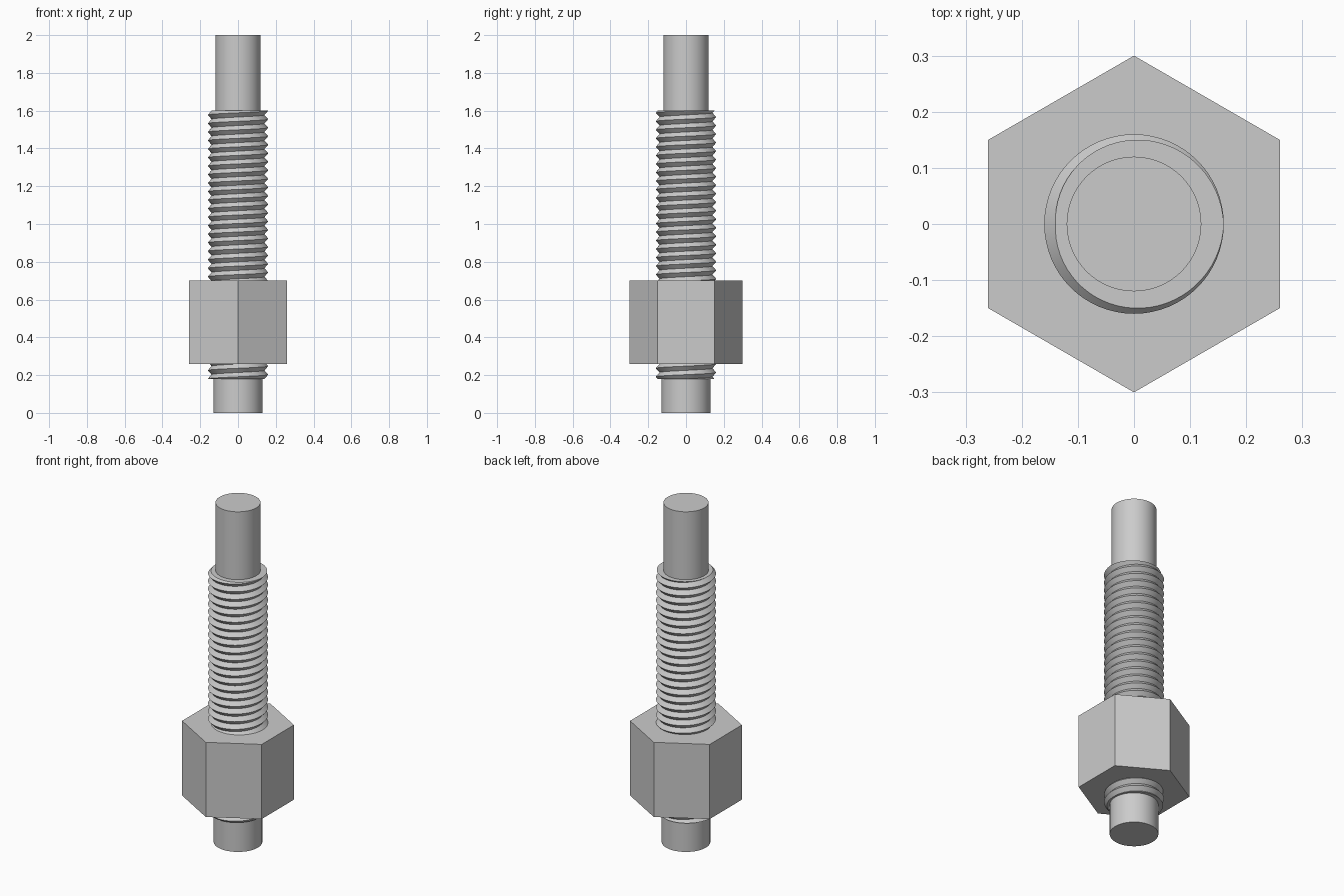
import bpy, bmesh
from math import cos, sin, tau, pi, radians

cube = bpy.data.objects.get("Cube")
if cube:
    bpy.data.objects.remove(cube, do_unlink=True)

steel = bpy.data.materials.new("grey steel")
steel.use_nodes = True
GREY = (0.6, 0.6, 0.6, 1)
steel.diffuse_color = GREY
steel.node_tree.nodes["Principled BSDF"].inputs["Base Color"].default_value = GREY


def finish(obj, name):
    obj.name = name
    obj.data.materials.append(steel)
    bpy.ops.object.select_all(action='DESELECT')
    obj.select_set(True)
    bpy.context.view_layer.objects.active = obj
    bpy.ops.object.shade_smooth_by_angle(angle=radians(30))


def prism(name, sides, radius, z0, z1, turn=0):
    bpy.ops.mesh.primitive_cylinder_add(vertices=sides, radius=radius, depth=z1 - z0,
                                        location=(0, 0, (z0 + z1) / 2), rotation=(0, 0, turn))
    finish(bpy.context.object, name)


# Plain shaft ends and the hexagonal nut (corners point front and back)
prism("lower_shaft", 64, 0.13, 0, 0.2)
prism("upper_shaft", 64, 0.12, 1.58, 2)
prism("hex_nut", 6, 0.3, 0.26, 0.7)

# Right-handed helical thread, cut flat at both ends
BOTTOM, TOP, CREST, ROOT = 0.18, 1.6, 0.16, 0.14
TURNS, STEPS = 31.5, 64
pitch = (TOP - BOTTOM) / TURNS


def thread_radius(z, angle):
    phase = ((z - TOP) / pitch - angle / tau) % 1
    return ROOT + (CREST - ROOT) * abs(2 * phase - 1)


bm = bmesh.new()
columns = []
rows = range(-4, int(TURNS * 2) + 5)
for j in range(STEPS + 1):
    angle = tau * j / STEPS
    column = []
    for i in rows:
        # Rows follow the crests and roots up the helix
        z = TOP + pitch * (angle / tau + i / 2 - int(TURNS) - 1)
        z = min(max(z, BOTTOM), TOP)
        r = thread_radius(z, angle)
        column.append(bm.verts.new((r * cos(angle), r * sin(angle), z)))
    columns.append(column)
for a, b in zip(columns, columns[1:]):
    for i in range(len(rows) - 1):
        bm.faces.new((a[i], b[i], b[i + 1], a[i + 1]))
bmesh.ops.remove_doubles(bm, verts=bm.verts[:], dist=0.00005)
bmesh.ops.dissolve_degenerate(bm, edges=bm.edges[:], dist=0.00005)
bmesh.ops.holes_fill(bm, edges=[e for e in bm.edges if e.is_boundary], sides=0)
bmesh.ops.recalc_face_normals(bm, faces=bm.faces[:])
mesh = bpy.data.meshes.new("threaded_rod")
bm.to_mesh(mesh)
bm.free()
rod = bpy.data.objects.new("threaded_rod", mesh)
bpy.context.collection.objects.link(rod)
finish(rod, "threaded_rod")
